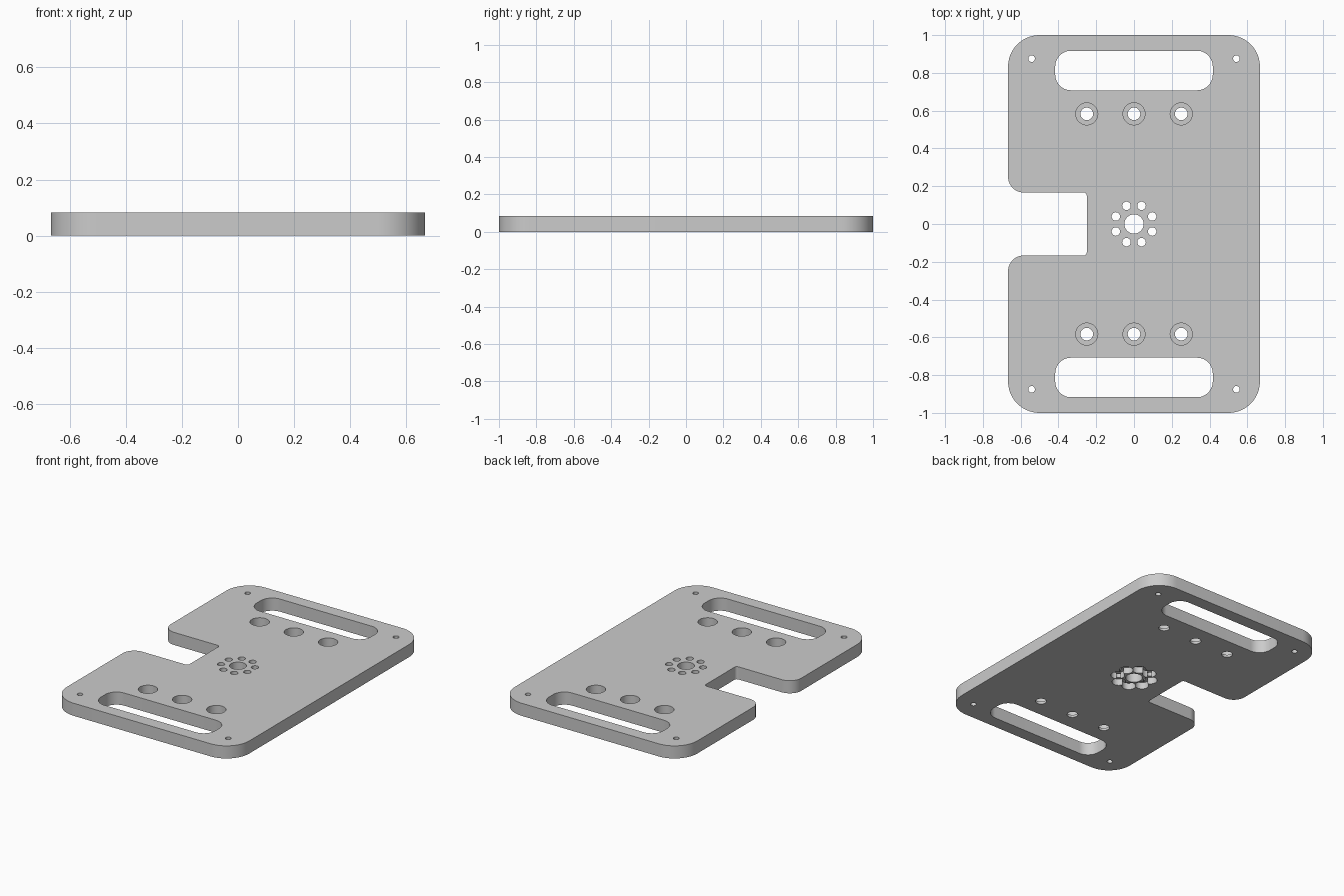
import bpy, bmesh
from math import sin, cos, pi, radians
from mathutils import Vector

if "Cube" in bpy.data.objects:
    bpy.data.objects.remove(bpy.data.objects["Cube"])

T = 1 / 12      # plate thickness
E = 0.02        # cutter overshoot


def rounded(corners, seg=14):
    """Round each (x, y, radius) corner of a polygon with an arc."""
    pts, n = [], len(corners)
    for i, (x, y, r) in enumerate(corners):
        p = Vector((x, y))
        a = (Vector(corners[i - 1][:2]) - p).normalized()
        b = (Vector(corners[(i + 1) % n][:2]) - p).normalized()
        c = p + (a + b) * r          # all corners are right angles
        for k in range(seg + 1):
            t = k / seg * pi / 2
            pts.append(c - b * r * cos(t) - a * r * sin(t))
    return pts


def circle(x, y, r, n=40):
    return [(x + r * cos(2 * pi * i / n), y + r * sin(2 * pi * i / n)) for i in range(n)]


def prism(name, pts, z0, z1):
    bm = bmesh.new()
    face = bm.faces.new([bm.verts.new((p[0], p[1], z0)) for p in pts])
    top = bmesh.ops.extrude_face_region(bm, geom=[face])["geom"]
    verts = [g for g in top if isinstance(g, bmesh.types.BMVert)]
    bmesh.ops.translate(bm, verts=verts, vec=(0, 0, z1 - z0))
    bmesh.ops.recalc_face_normals(bm, faces=bm.faces)
    me = bpy.data.meshes.new(name)
    bm.to_mesh(me)
    bm.free()
    ob = bpy.data.objects.new(name, me)
    bpy.context.collection.objects.link(ob)
    return ob


# Plate outline with side notch
X, N, F = 2 / 3, 1 / 6, 1 / 12
plate = prism("mounting_plate", rounded([
    (-X, -1, N), (X, -1, N), (X, 1, N), (-X, 1, N),
    (-X, N, F), (-0.25, N, 0.017), (-0.25, -N, 0.017), (-X, -N, F)]), 0, T)
bpy.context.view_layer.objects.active = plate
plate.select_set(True)


def cut(pts, z0=-E, z1=T + E):
    cutter = prism("cutter", pts, z0, z1)
    cutter.hide_render = True
    mod = plate.modifiers.new("cut", 'BOOLEAN')
    mod.operation, mod.solver, mod.object = 'DIFFERENCE', 'EXACT', cutter
    bpy.ops.object.modifier_apply(modifier=mod.name)
    bpy.data.objects.remove(cutter)


for s in (-1, 1):
    # Handle slots
    a, b = sorted((s * 0.708, s * 0.917))
    cut(rounded([(-0.417, a, 0.083), (0.417, a, 0.083),
                 (0.417, b, 0.083), (-0.417, b, 0.083)]))
    # Bolt holes counterbored from the top
    for x in (-0.25, 0, 0.25):
        cut(circle(x, s * 0.583, 0.0333))
        cut(circle(x, s * 0.583, 0.0583), 0.0167, T + E)
    # Small corner holes
    for x in (-0.542, 0.542):
        cut(circle(x, s * 0.875, 0.0175, 24))

# Centre bore and bolt ring counterbored from below
cut(circle(0, 0, 0.051))
for i in range(8):
    t = radians(22.5 + 45 * i)
    x, y = 0.104 * cos(t), 0.104 * sin(t)
    cut(circle(x, y, 0.0225, 28))
    cut(circle(x, y, 0.0417), -E, 0.0433)

bpy.ops.object.shade_smooth_by_angle(angle=radians(30))
